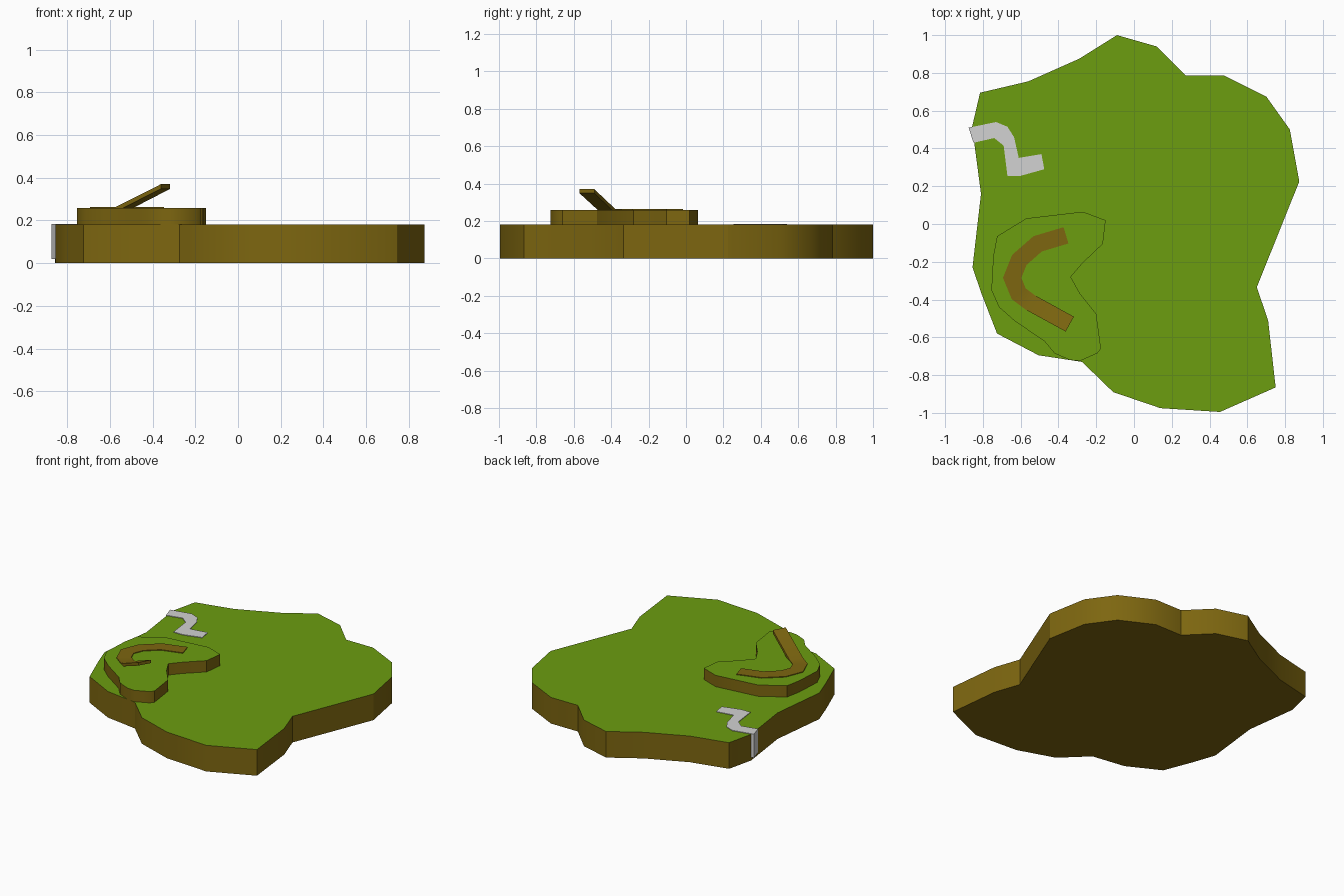
import bpy
import bmesh
from mathutils import Vector

cube = bpy.data.objects.get("Cube")
if cube:
    bpy.data.objects.remove(cube, do_unlink=True)


def make_material(name, colour):
    mat = bpy.data.materials.new(name)
    mat.use_nodes = True
    mat.diffuse_color = (*colour, 1)
    mat.node_tree.nodes["Principled BSDF"].inputs["Base Color"].default_value = (*colour, 1)
    return mat


grass = make_material("grass green", (0.15, 0.337, 0.005))
earth = make_material("earth brown", (0.205, 0.133, 0.005))
water = make_material("pale water", (0.645, 0.645, 0.645))


def finish(name, bm, materials):
    """Make the object; with two materials the second covers upward faces."""
    bmesh.ops.recalc_face_normals(bm, faces=bm.faces)
    bm.normal_update()
    if len(materials) > 1:
        for face in bm.faces:
            face.material_index = int(face.normal.z > 0.5)
    mesh = bpy.data.meshes.new(name)
    bm.to_mesh(mesh)
    bm.free()
    for mat in materials:
        mesh.materials.append(mat)
    obj = bpy.data.objects.new(name, mesh)
    bpy.context.collection.objects.link(obj)
    bpy.ops.object.select_all(action="DESELECT")
    obj.select_set(True)
    bpy.context.view_layer.objects.active = obj
    bpy.ops.object.shade_smooth_by_angle()
    return obj


def extrude(bm, faces, height):
    """Give flat faces a thickness along z."""
    geom = bmesh.ops.extrude_face_region(bm, geom=faces, use_keep_orig=True)["geom"]
    verts = [v for v in geom if isinstance(v, bmesh.types.BMVert)]
    bmesh.ops.translate(bm, verts=verts, vec=(0, 0, height))


def slab(name, outline, bottom, top, materials):
    bm = bmesh.new()
    face = bm.faces.new([bm.verts.new((x, y, bottom)) for x, y in outline])
    extrude(bm, [face], top - bottom)
    return finish(name, bm, materials)


def ribbon(name, centre, width, thickness, materials):
    """Sweep a mitred strip along a centre line of (x, y, top z) points."""
    bm = bmesh.new()
    points = [Vector(p) for p in centre]
    steps = [(b - a).to_2d().normalized() for a, b in zip(points, points[1:])]
    rows = []
    for i, point in enumerate(points):
        before, after = steps[max(i - 1, 0)], steps[min(i, len(steps) - 1)]
        along = (before + after).normalized()
        side = Vector((-along.y, along.x, 0)) * (width / 2 / along.dot(after))
        rows.append([bm.verts.new(point + side), bm.verts.new(point - side)])
    faces = [bm.faces.new((a[0], a[1], b[1], b[0])) for a, b in zip(rows, rows[1:])]
    extrude(bm, faces, -thickness)
    return finish(name, bm, materials)


# Island with a grassy top and earth sides
island = [
    (-.09, 1), (.12, .94), (.275, .785), (.48, .785), (.7, .675), (.825, .5),
    (.875, .225), (.65, -.335), (.71, -.51), (.75, -.865), (.455, -.995),
    (.14, -.975), (-.11, -.89), (-.275, -.73), (-.505, -.695), (-.725, -.58),
    (-.805, -.375), (-.855, -.23), (-.81, .16), (-.857, .515), (-.815, .695),
    (-.56, .755), (-.29, .875),
]
slab("island", island, 0, .18, [earth, grass])

# Raised plateau
plateau = [
    (-.15, .02), (-.165, -.105), (-.275, -.21), (-.335, -.28), (-.285, -.37),
    (-.2, -.475), (-.175, -.66), (-.195, -.685), (-.285, -.725), (-.34, -.72),
    (-.42, -.685), (-.475, -.62), (-.63, -.515), (-.715, -.44), (-.755, -.35),
    (-.745, -.17), (-.725, -.065), (-.57, .03), (-.27, .065),
]
slab("plateau", plateau, .17, .258, [earth, grass])

# Dirt path curving over the plateau and rising as a ramp
flat = .263
path = [
    (-.36, -.06, flat), (-.51, -.105, flat), (-.607, -.19, flat),
    (-.645, -.285, flat), (-.61, -.37, flat), (-.55, -.415, flat), (-.34, -.53, .37),
]
ribbon("path", path, .09, .022, [earth])

# Stream on the grass and the fall over the island edge
stream = [
    (-.875, .51), (-.73, .54), (-.67, .515), (-.635, .46), (-.61, .35),
    (-.49, .37), (-.475, .29), (-.6, .255), (-.67, .255), (-.69, .415),
    (-.74, .455), (-.85, .43),
]
slab("stream", stream, .175, .184, [water])
fall = [(-.875, .51), (-.83, .518), (-.81, .44), (-.85, .43)]
slab("waterfall", fall, .02, .18, [water])
